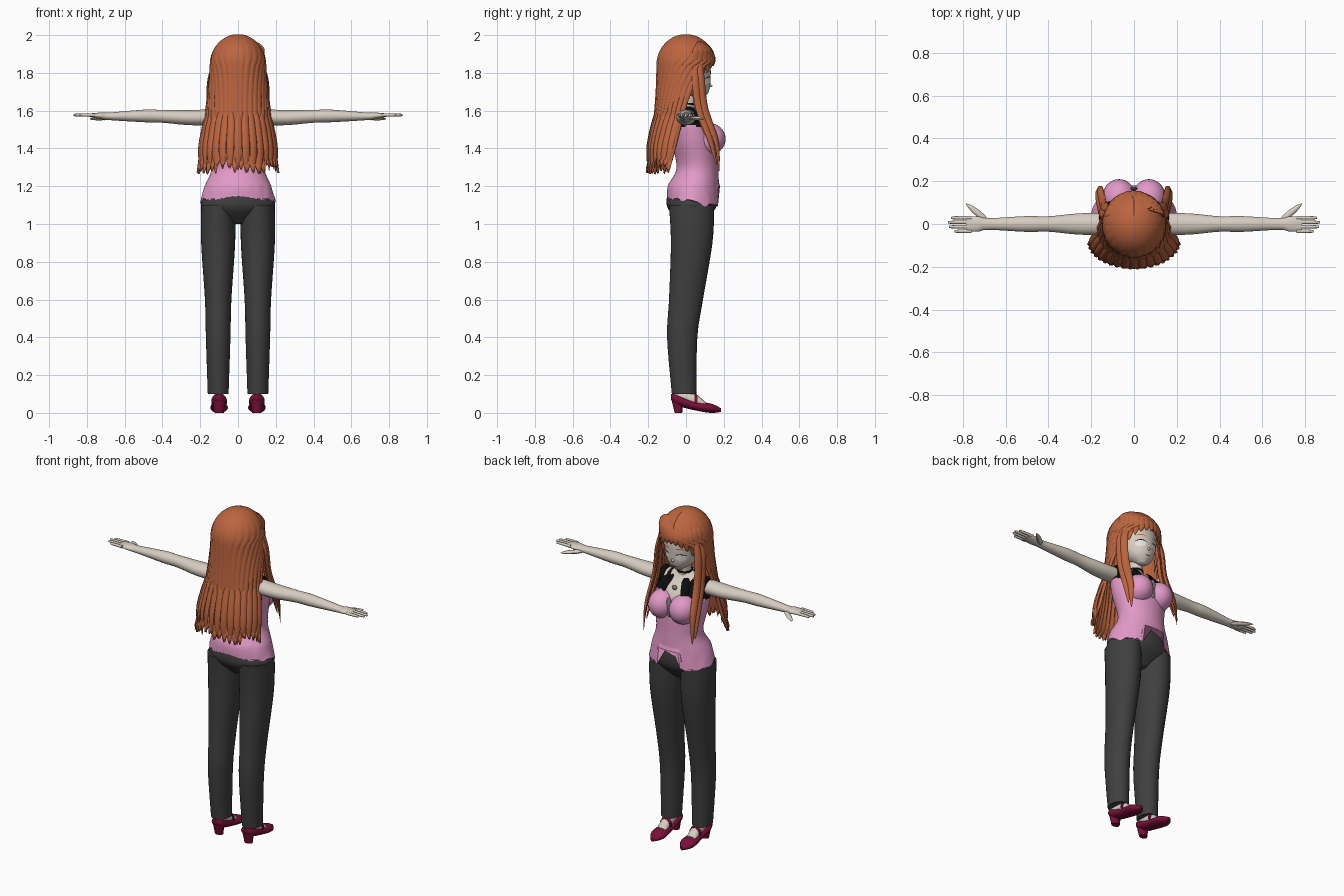
import bpy, bmesh, random
from math import sin, cos, pi, radians
from mathutils import Vector, Matrix
from mathutils.bvhtree import BVHTree

random.seed(4)
if "Cube" in bpy.data.objects:
    bpy.data.objects.remove(bpy.data.objects["Cube"])


def material(name, red, green, blue):
    mat = bpy.data.materials.new(name)
    mat.use_nodes = True
    colour = (red, green, blue, 1)
    mat.diffuse_color = colour
    mat.node_tree.nodes["Principled BSDF"].inputs["Base Color"].default_value = colour
    return mat


SKIN = material("skin", .68, .61, .53)
HAIR = material("auburn hair", .5, .13, .05)
PINK = material("pink cloth", .76, .32, .57)
CHARCOAL = material("charcoal cloth", .05, .05, .05)
WINE = material("wine leather", .19, .005, .04)
GREY = material("grey trim", .22, .22, .22)
LACE = material("black lace", .004, .004, .004)
WHITE = material("eye white", .8, .78, .74)


def finish(name, bm, *mats):
    bmesh.ops.recalc_face_normals(bm, faces=bm.faces)
    mesh = bpy.data.meshes.new(name)
    bm.to_mesh(mesh)
    bm.free()
    for mat in mats:
        mesh.materials.append(mat)
    ob = bpy.data.objects.new(name, mesh)
    bpy.context.collection.objects.link(ob)
    bpy.ops.object.select_all(action='DESELECT')
    ob.select_set(True)
    bpy.context.view_layer.objects.active = ob
    bpy.ops.object.shade_smooth_by_angle(angle=radians(50))
    return ob


def smooth(rows, steps):
    """Catmull-Rom interpolation of equal-length rows."""
    out, last = [], len(rows) - 1
    for i in range(last):
        before, start, end, after = (rows[min(max(i + k, 0), last)] for k in (-1, 0, 1, 2))
        for step in range(steps):
            t = step / steps
            out.append([q + t / 2 * (r - p + t * (2*p - 5*q + 4*r - w + t * (3*(q - r) + w - p)))
                        for p, q, r, w in zip(before, start, end, after)])
    return out + [list(rows[last])]


def bridge(bm, rings, closed=True):
    loops = [[bm.verts.new(point) for point in ring] for ring in rings]
    count = len(loops[0])
    for lower, upper in zip(loops, loops[1:]):
        for j in range(count if closed else count - 1):
            k = (j + 1) % count
            bm.faces.new((lower[j], lower[k], upper[k], upper[j]))
    if closed:
        bm.faces.new(loops[0])
        bm.faces.new(loops[-1])


def loft(name, rows, *mats, axis=2, offset=0, side=1, segments=32, steps=5, rule=None, warp=None):
    """Rows hold position along the axis, second centre coordinate and two radii."""
    rings = []
    for along, centre, wide, deep in smooth(rows, steps):
        ring = []
        for j in range(segments):
            angle = 2 * pi * j / segments
            point = [offset + wide * cos(angle), centre + deep * sin(angle)]
            point.insert(axis, along)
            if warp:
                warp(point)
            point[0] *= side
            ring.append(point)
        rings.append(ring)
    bm = bmesh.new()
    bridge(bm, rings)
    if rule:
        for face in bm.faces:
            face.material_index = rule(face.calc_center_median())
    return finish(name, bm, *mats)


def ball(name, mat, centre, size, side=1):
    bm = bmesh.new()
    place = Matrix.Translation((centre[0] * side, *centre[1:])) @ Matrix.Diagonal((*size, 1))
    bmesh.ops.create_uvsphere(bm, u_segments=28, v_segments=16, radius=1, matrix=place)
    finish(name, bm, mat)


def lock(bm, path, width, thick, side=1):
    """Flat tapering strand that faces away from the vertical axis."""
    points = [Vector((p[0] * side, *p[1:])) for p in smooth(path, 6)]
    rings, last = [], len(points) - 1
    for i, point in enumerate(points):
        along = (points[min(i + 1, last)] - points[max(i - 1, 0)]).normalized()
        out = Vector((point.x, point.y, 0))
        out = (out - along * out.dot(along)).normalized()
        across = along.cross(out)
        taper = min(1, .5 + i / last * 2) * (1 - .92 * max(0, i / last * 2 - 1) ** 2)
        rings.append([point + taper * (across * width * cos(a * pi / 4) + out * thick * sin(a * pi / 4))
                      for a in range(8)])
    bridge(bm, rings)


# Head, nose and neck
head = loft("head", [(1.66, .07, .02, .02), (1.7, .045, .07, .075), (1.76, .02, .1, .11),
                     (1.87, 0, .12, .12), (1.97, 0, .03, .03)], SKIN, segments=40)
loft("nose", [(.11, 1.74, .015, .02), (.14, 1.73, .003, .003)], SKIN, axis=1)
loft("neck", [(1.58, 0, .05, .05), (1.62, .01, .04, .04), (1.7, .02, .04, .04)], SKIN)
loft("choker", [(1.63, .01, .046, .046), (1.64, .01, .046, .046)], LACE)

# Painted face features, laid on the head as thin plates
bm = bmesh.new()
bm.from_mesh(head.data)
surface = BVHTree.FromBMesh(bm)
bm.free()


def plate(name, mat, x, z, wide, high, lift=.003, arch=0, side=1):
    rings = []
    for scale in (1, .7, .4, .1):
        ring = []
        for j in range(20):
            across, up = scale * cos(j * pi / 10), scale * sin(j * pi / 10)
            start = Vector((side * (x + wide * across), 1, z + high * up - arch * across ** 2))
            ring.append(surface.ray_cast(start, Vector((0, -1, 0)))[0] + Vector((0, lift, 0)))
        rings.append(ring)
    bm = bmesh.new()
    bridge(bm, rings)
    finish(name, bm, mat)


plate("mouth", LACE, 0, 1.695, .017, .0015, arch=-.003)
for side, tag in ((1, "left"), (-1, "right")):
    plate("eye_" + tag, WHITE, .047, 1.757, .026, .02, side=side)
    plate("lash_" + tag, LACE, .047, 1.778, .03, .003, lift=.004, arch=.01, side=side)
    plate("brow_" + tag, HAIR, .047, 1.81, .028, .003, arch=.007, side=side)


# Blouse with ragged hem, lace yoke and bare neckline
def ragged_hem(point):
    x, y, z = point
    if z < 1.22:
        notch = y > .06 and abs(x) < .075
        low = 1.2 if notch else 1.13 - .03 * max(0, min(1, y * 10)) + .008 * sin(x * 130)
        point[2] = low + (z - 1.1) / .12 * (1.22 - low)


def yoke(centre):
    if centre.z < 1.515 + .006 * sin(centre.x * 120):
        return 0
    bare = centre.y > 0 and abs(centre.x) < .045 + (centre.z - 1.515) * .3
    return 2 if bare else 1


loft("blouse", [(1.1, .04, .2, .14), (1.2, .04, .175, .135), (1.3, .06, .14, .11), (1.45, .04, .165, .12),
                (1.54, .02, .165, .1), (1.6, 0, .11, .06), (1.635, 0, .045, .04)],
     PINK, LACE, SKIN, segments=96, steps=9, rule=yoke, warp=ragged_hem)
ball("blouse_placket", GREY, (0, .165, 1.46), (.02, .008, .06))
ball("brooch", GREY, (0, .11, 1.56), (.015, .01, .015))

# Trouser seat
loft("trouser_hips", [(1, .03, .06, .05), (1.08, .03, .19, .125), (1.15, .035, .18, .135), (1.22, .04, .16, .12)],
     CHARCOAL, segments=40)

for side, tag in ((1, "left"), (-1, "right")):
    # Bust, armhole frill and lace strap
    ball("bust_" + tag, PINK, (.07, .12, 1.45), (.08, .09, .085), side)
    ball("armhole_frill_" + tag, LACE, (.14, .01, 1.57), (.03, .06, .053), side)
    bm = bmesh.new()
    lock(bm, [(.045, .06, 1.61), (.065, .1, 1.56), (.08, .15, 1.49)], .025, .008, side)
    finish("lace_strap_" + tag, bm, LACE)

    # Trouser leg, foot and heeled shoe
    loft("trouser_leg_" + tag, [(1.1, .03, .09, .12), (.9, .03, .09, .11), (.6, 0, .07, .09),
                                (.4, -.02, .065, .08), (.1, -.01, .055, .065)],
         CHARCOAL, offset=.105, side=side)
    loft("foot_" + tag, [(-.06, .09, .025, .025), (.04, .07, .03, .035), (.1, .04, .03, .02)],
         SKIN, axis=1, offset=.1, side=side)
    loft("shoe_" + tag, [(-.08, .085, .015, .015), (-.05, .07, .04, .03), (.04, .04, .04, .025),
                         (.13, .025, .045, .025), (.185, .015, .01, .01)],
         WINE, axis=1, offset=.1, side=side)
    loft("shoe_heel_" + tag, [(0, -.04, .025, .02), (.07, -.045, .034, .032)], WINE, offset=.1, side=side)
    loft("shoe_strap_" + tag, [(.045, .07, .036, .035), (.06, .06, .036, .035)],
         WINE, axis=1, offset=.1, side=side)

    # Arm, palm, fingers and thumb
    loft("arm_" + tag, [(.1, 1.567, .05, .043), (.25, 1.563, .05, .04), (.4, 1.57, .036, .034),
                        (.5, 1.572, .037, .033), (.68, 1.57, .027, .02), (.73, 1.573, .036, .017),
                        (.785, 1.576, .034, .009)], SKIN, axis=0, side=side)
    for i, reach in enumerate((.84, .865, .87, .855)):
        loft(f"finger_{i + 1}_{tag}", [(.76, 1.577, .009, .009), (reach - .01, 1.577, .007, .007),
                                       (reach, 1.576, .002, .002)],
             SKIN, axis=0, offset=.021 * i - .034, side=side, segments=12)
    bm = bmesh.new()
    lock(bm, [(.69, .015, 1.56), (.73, .05, 1.56), (.785, .095, 1.556)], .011, .015, side)
    finish("thumb_" + tag, bm, SKIN)

# Hair: grooved shell of dome and curtain, open around the face, with pointed ends
columns, locks, rows = 120, 20, 20
drop = [random.uniform(-.02, .03) for _ in range(locks + 1)]
shell = []
for i in range(1, rows + 1):
    t = i / rows
    round_out = sin(t * pi / 2)
    shell.append((1.84 + .16 * cos(t * pi / 2), 0, .145 * round_out, .153 * round_out, 180 - 45 * t ** 6))
for i in range(1, rows + 1):
    t = i / rows
    shell.append((1.84 - .54 * t, -.085 * t ** 2, .145 + .07 * t ** 1.3, .153 - .03 * t ** 2,
                  90 + 45 * (1 - t) ** 4))
rings = []
for z, centre, wide, deep, opening in shell:
    ring = []
    fall = max(0, (1.6 - z) / .3)
    for j in range(columns + 1):
        u = j / columns
        groove = 1 - abs(sin(u * locks * pi))
        angle = radians(opening) * (2 * u - 1)
        scale = 1 - (.025 + .05 * fall) * groove * min(1, (2 - z) * 8)
        height = z + fall ** 3 * (.05 * groove - .02 + drop[int(u * locks)])
        ring.append((wide * scale * sin(angle), centre - deep * scale * cos(angle), height))
    rings.append(ring)
bm = bmesh.new()
bridge(bm, rings, closed=False)
bmesh.ops.contextual_create(bm, geom=[edge for edge in bm.edges
                                      if all(v.co.z > 1.999 for v in edge.verts)])
solid = finish("back_hair", bm, HAIR).modifiers.new("thickness", "SOLIDIFY")
solid.thickness, solid.offset = .01, 0

# Loose locks over the ends of the back hair
bm = bmesh.new()
for i in range(15):
    angle = radians(12 * i - 84)
    x, y = sin(angle), cos(angle)
    lock(bm, [(.165 * x, -.02 - .14 * y, 1.6), (.2 * x, -.07 - .13 * y, 1.42),
              (.2 * x, -.09 - .11 * y, random.uniform(1.26, 1.31))], .02, .008)
finish("back_locks", bm, HAIR)

# Fringe swept both ways from an off-centre parting
bm = bmesh.new()
for i in range(13):
    share = i / 6 - 1
    angle = radians(84 * share)
    brow = angle * .85
    lock(bm, [(.02, .075, 1.965), (.02 + .1 * sin(brow), .12 * cos(brow * .8), 1.93),
              (.137 * sin(brow), .005 + .143 * cos(brow), 1.88),
              (.132 * sin(angle), .005 + .142 * cos(angle), 1.84 - .16 * share ** 2)], .026, .009)
finish("fringe", bm, HAIR)

# Long locks falling in front of the shoulders
bm = bmesh.new()
for side in (1, -1):
    for i in range(4):
        x, y = .01 * sin(2 * i), .02 * cos(2 * i)
        lock(bm, [(.1, .055 + y, 1.91), (.14 + x, .06 + y, 1.77), (.147 + x, .08 + y, 1.61),
                  (.16 + x, .14 + y, 1.44), (.165 + x, .165 + y / 2, 1.28 + .03 * i)], .022, .01, side)
finish("front_locks", bm, HAIR)
